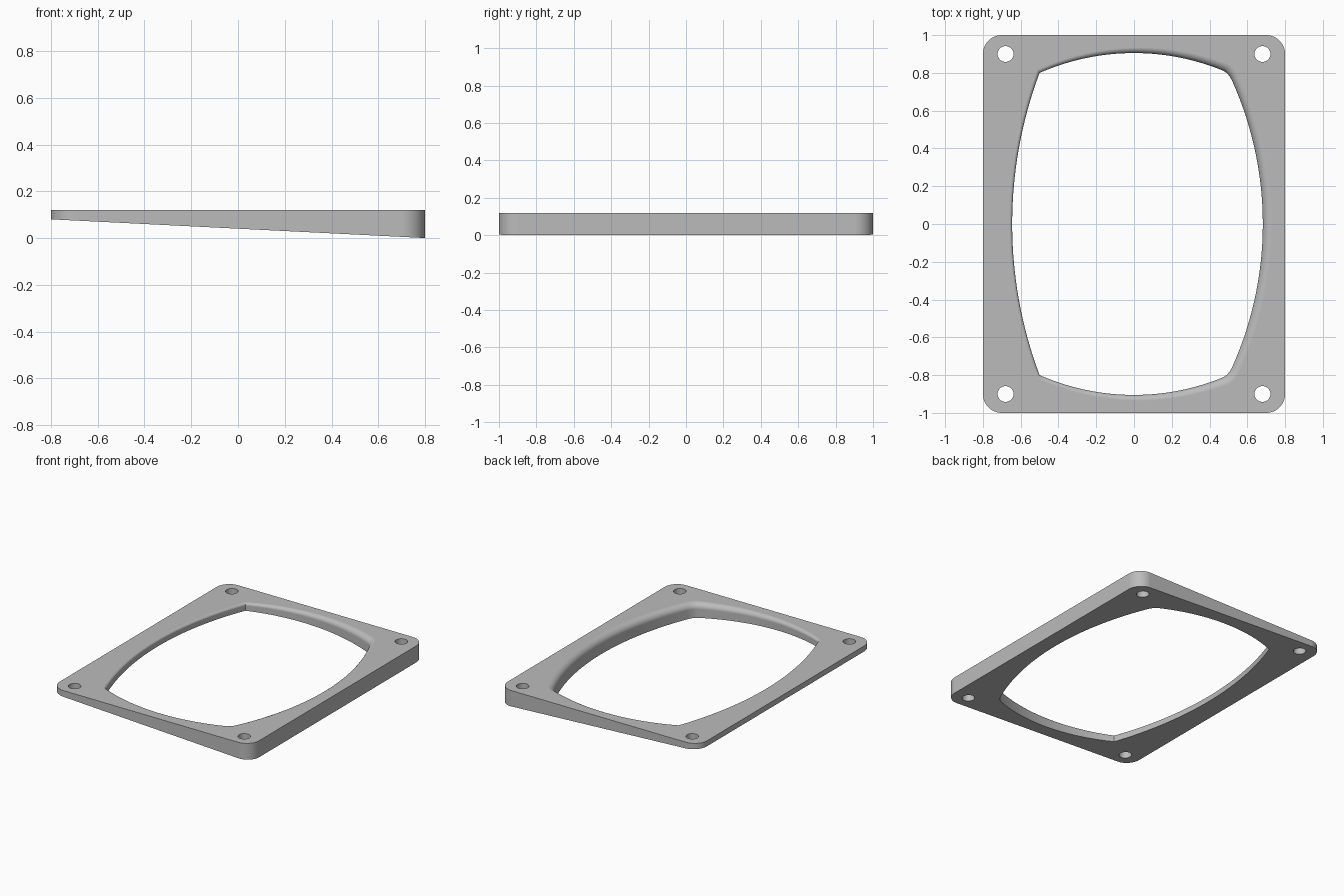
import bpy, bmesh, math
from mathutils import Vector

old = bpy.data.objects.get("Cube")
if old:
    bpy.data.objects.remove(old)

TOP = 0.12

grey = bpy.data.materials.new("mid grey")
grey.use_nodes = True
COLOR = (0.5, 0.5, 0.5, 1)
grey.diffuse_color = COLOR
grey.node_tree.nodes["Principled BSDF"].inputs["Base Color"].default_value = COLOR


def under(x):
    """Height of the sloping underside."""
    return 0.04 - 0.05 * x


def loft(name, rings):
    """Closed solid through equal rings of points, capped at both ends."""
    bm = bmesh.new()
    loops = [[bm.verts.new(p) for p in ring] for ring in rings]
    n = len(loops[0])
    for low, high in zip(loops, loops[1:]):
        for i in range(n):
            j = (i + 1) % n
            bm.faces.new((low[i], low[j], high[j], high[i]))
    bm.faces.new(loops[0][::-1])
    bm.faces.new(loops[-1])
    bmesh.ops.recalc_face_normals(bm, faces=bm.faces)
    mesh = bpy.data.meshes.new(name)
    bm.to_mesh(mesh)
    bm.free()
    mesh.materials.append(grey)
    obj = bpy.data.objects.new(name, mesh)
    bpy.context.collection.objects.link(obj)
    return obj


def bow(a, b, sag, n=32):
    """Points on a shallow circular arc from a to b, bulging to the right of travel."""
    a, b = Vector(a), Vector(b)
    half = (b - a).length / 2
    along = (b - a).normalized()
    out = Vector((along.y, -along.x))
    r = (half * half + sag * sag) / (2 * sag)
    sweep = math.asin(half / r)
    centre = (a + b) / 2 + out * (sag - r)
    return [centre + r * (out * math.cos(t) + along * math.sin(t))
            for t in (sweep * (2 * i / n - 1) for i in range(n + 1))]


def soften(before, corner, after, n=6):
    """Small rounded corner."""
    return [before * (1 - t) ** 2 + corner * 2 * t * (1 - t) + after * t * t
            for t in (i / n for i in range(1, n))]


# Wedge plate with rounded corners
RADIUS = 0.1
outline = []
for k, (sx, sy) in enumerate(((1, 1), (-1, 1), (-1, -1), (1, -1))):
    for i in range(13):
        a = math.pi / 2 * (k + i / 12)
        outline.append((sx * (0.8 - RADIUS) + RADIUS * math.cos(a),
                        sy * (1 - RADIUS) + RADIUS * math.sin(a)))
plate = loft("wedge_frame", [[(x, y, under(x)) for x, y in outline],
                             [(x, y, TOP) for x, y in outline]])

# Bowed opening: sharp corners on the thin side, softened on the thick side
A, B, C, D = (0.5, -0.8), (0.5, 0.8), (-0.5, 0.8), (-0.5, -0.8)
right, back = bow(A, B, 0.182), bow(B, C, 0.105)
left, front = bow(C, D, 0.145), bow(D, A, 0.105)
right, back, front = right[1:-1], back[1:], front[:-1]
opening = (right + soften(right[-1], Vector(B), back[0]) + back
           + left[1:] + front[1:] + soften(front[-1], Vector(A), right[0]))


def flare(p, t):
    """Point of the opening wall, t from the throat (0) to the top edge (1)."""
    size = 0.015 + 0.03 * (p.x + 0.65) / 1.33
    grow = size * (1 - math.cos(t * math.pi / 2))
    z = TOP - size * (1 - math.sin(t * math.pi / 2))
    return (p.x * (1 + grow / 0.65), p.y * (1 + grow / 0.9), z)


rings = [[(p.x, p.y, -0.1) for p in opening]]
rings += [[flare(p, i / 8) for p in opening] for i in range(9)]
rings.append([(x, y, TOP + 0.1) for x, y, z in rings[-1]])
cutters = [loft("opening_cutter", rings)]

# Screw holes
for sx in (-1, 1):
    for sy in (-1, 1):
        circle = [(sx * 0.68 + 0.042 * math.cos(i * math.pi / 16),
                   sy * 0.9 + 0.042 * math.sin(i * math.pi / 16)) for i in range(32)]
        cutters.append(loft("hole_cutter", [[(x, y, z) for x, y in circle]
                                            for z in (-0.1, 0.3)]))

bpy.context.view_layer.objects.active = plate
plate.select_set(True)
for cutter in cutters:
    mod = plate.modifiers.new("cut", "BOOLEAN")
    mod.operation, mod.solver, mod.object = "DIFFERENCE", "EXACT", cutter
    bpy.ops.object.modifier_apply(modifier=mod.name)
    bpy.data.objects.remove(cutter)

# Smooth curved walls, flat broad faces
bpy.ops.object.shade_smooth_by_angle(angle=math.radians(30))
weighted = plate.modifiers.new("even_normals", "WEIGHTED_NORMAL")
weighted.keep_sharp = True
